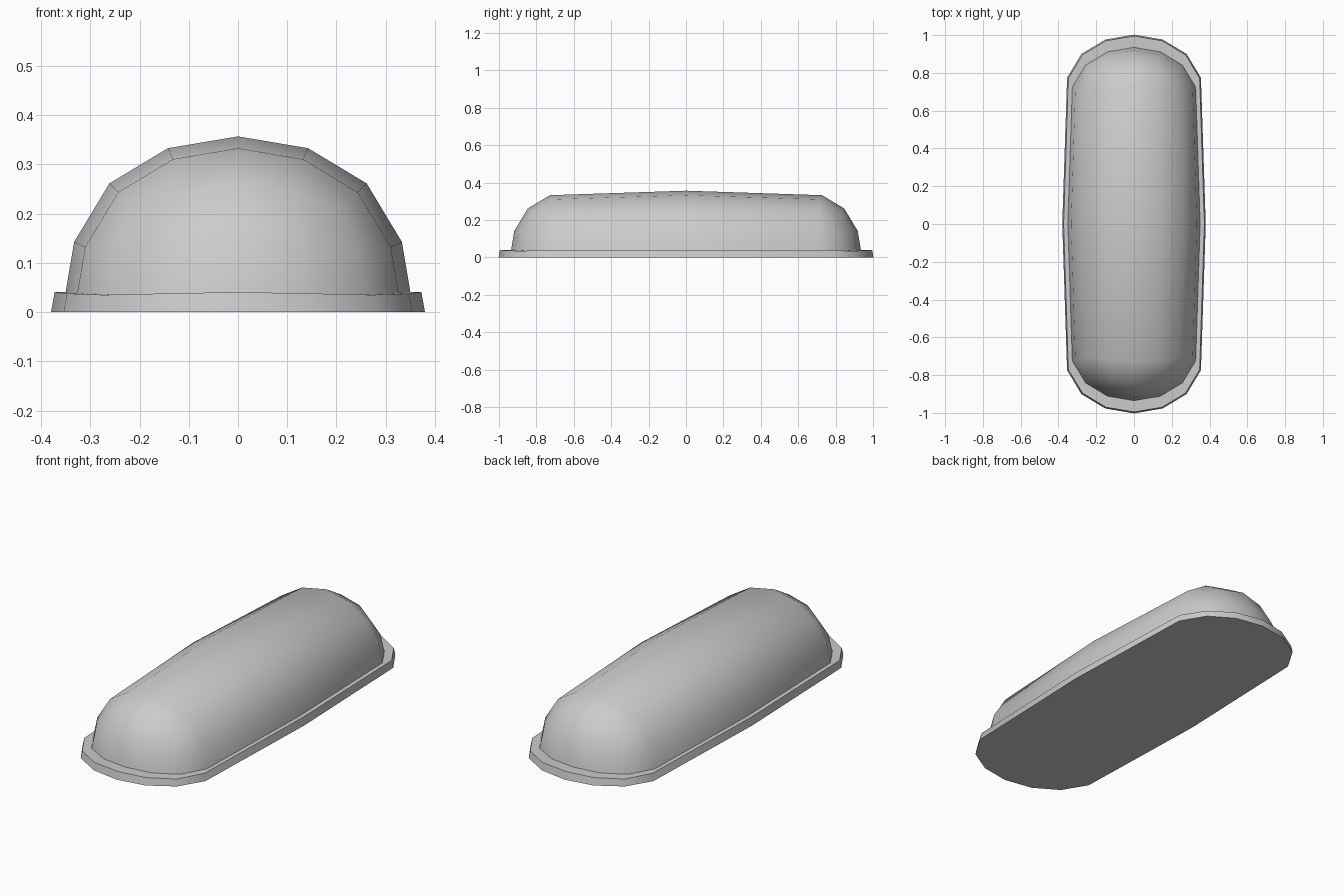
import bpy, bmesh, math

if "Cube" in bpy.data.objects:
    bpy.data.objects.remove(bpy.data.objects["Cube"])

R = 0.357        # dome radius
SHIFT = 0.585    # how far each rounded end is pulled out
FLARE = 1.064    # flange outline relative to the dome
LIP = 0.285      # flange height as a fraction of the first face row

# Rounded cube as the source form
bpy.ops.mesh.primitive_cube_add(size=2)
cover = bpy.context.object
cover.name = "domed_cover"
sub = cover.modifiers.new("round", 'SUBSURF')
sub.levels = 2
sub.use_limit_surface = False
bpy.ops.object.modifier_apply(modifier=sub.name)

# Keep the upper half and stretch it into a long capsule
bm = bmesh.new()
bm.from_mesh(cover.data)
bmesh.ops.delete(bm, geom=[v for v in bm.verts if v.co.z < -1e-4], context='VERTS')
k = R / max(v.co.z for v in bm.verts)
for v in bm.verts:
    v.co *= k
    if abs(v.co.y) > 1e-4:
        v.co.y += math.copysign(SHIFT, v.co.y)

# Raise the dome's rim and build the flange loops around it
rim_edges = [e for e in bm.edges if e.is_boundary]
rim = {v for e in rim_edges for v in e.verts}
top, base = {}, {}
for v in rim:
    up = next(e.other_vert(v) for e in v.link_edges if not e.is_boundary)
    foot = v.co.copy()
    v.co = foot.lerp(up.co, LIP)
    top[v] = bm.verts.new((v.co.x * FLARE, v.co.y * FLARE, v.co.z))
    base[v] = bm.verts.new((foot.x * FLARE, foot.y * FLARE, 0))
for e in rim_edges:
    a, b = e.verts
    bm.faces.new((a, b, top[b], top[a]))
    bm.faces.new((top[a], top[b], base[b], base[a]))

# Flat underside
bmesh.ops.holes_fill(bm, edges=[e for e in bm.edges if e.is_boundary], sides=0)
bmesh.ops.recalc_face_normals(bm, faces=bm.faces)
bm.to_mesh(cover.data)
bm.free()
bpy.ops.object.shade_smooth_by_angle(angle=math.radians(35))
